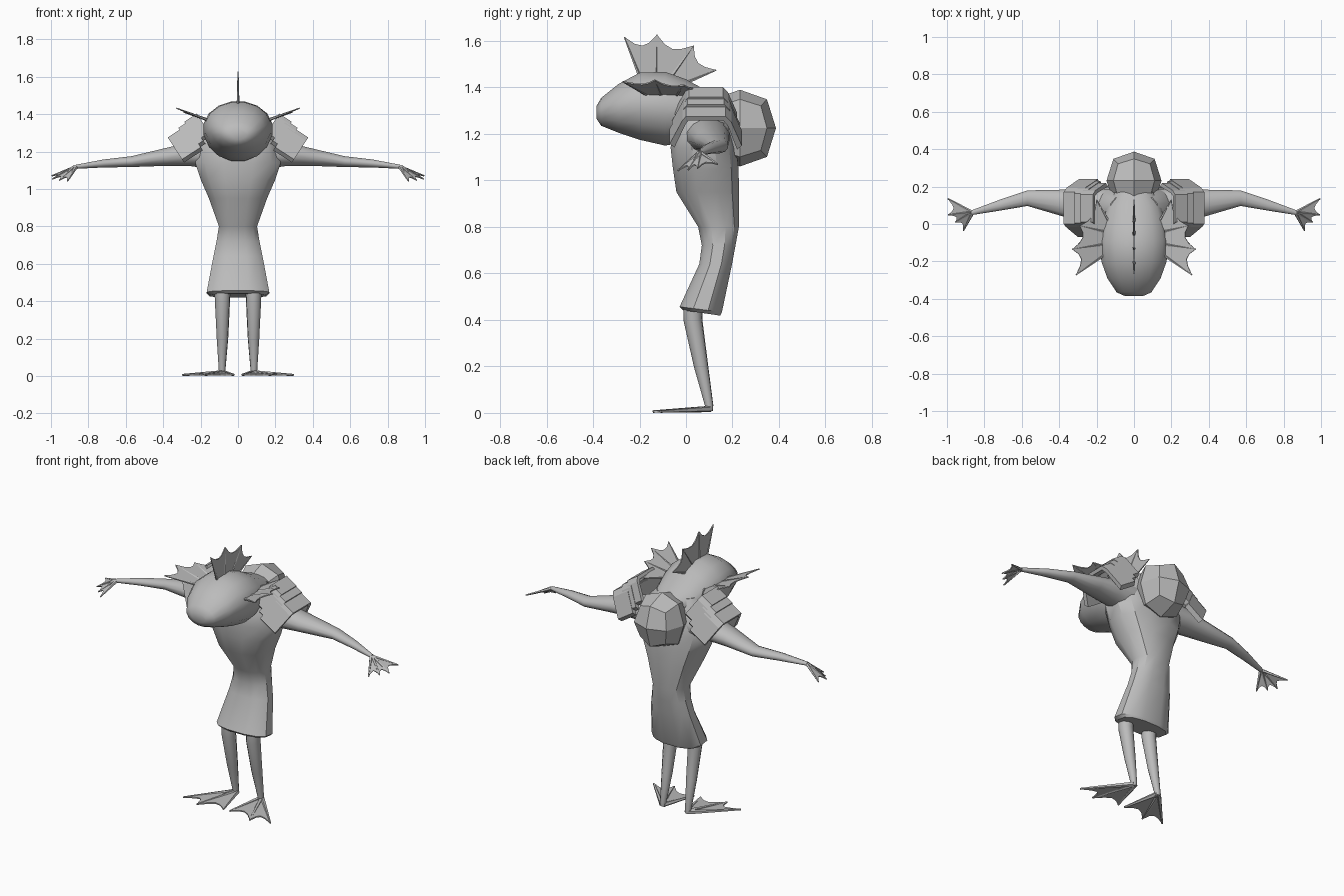
import bpy, bmesh, math
from mathutils import Vector, Matrix

if "Cube" in bpy.data.objects:
    bpy.data.objects.remove(bpy.data.objects["Cube"])

GREY = bpy.data.materials.new("plain grey")
GREY.diffuse_color = (0.5, 0.5, 0.5, 1)
GREY.use_nodes = True
GREY.node_tree.nodes["Principled BSDF"].inputs["Base Color"].default_value = GREY.diffuse_color


def finish(bm, name, angle=35, mirror=False):
    """Turn a bmesh into a named, shaded object, optionally mirrored in x."""
    bmesh.ops.recalc_face_normals(bm, faces=bm.faces)
    me = bpy.data.meshes.new(name)
    bm.to_mesh(me)
    bm.free()
    me.materials.append(GREY)
    ob = bpy.data.objects.new(name, me)
    bpy.context.collection.objects.link(ob)
    if mirror:
        ob.modifiers.new("mirror", 'MIRROR').use_mirror_merge = False
    bpy.ops.object.select_all(action='DESELECT')
    ob.select_set(True)
    bpy.context.view_layer.objects.active = ob
    if angle:
        bpy.ops.object.shade_smooth_by_angle(angle=math.radians(angle))
    return ob


def loft(bm, rings):
    """Skin a list of equally sized point rings and cap both ends."""
    vs = [[bm.verts.new(p) for p in r] for r in rings]
    n = len(vs[0])
    for a, b in zip(vs, vs[1:]):
        for i in range(n):
            bm.faces.new((a[i], a[(i + 1) % n], b[(i + 1) % n], b[i]))
    bm.faces.new(vs[0])
    bm.faces.new(vs[-1])


def circle(n):
    return [(math.cos(2 * math.pi * (i + .5) / n), math.sin(2 * math.pi * (i + .5) / n))
            for i in range(n)]


def tube(bm, path, n=6):
    """Tapered tube through (point, radius) pairs."""
    pts = [Vector(p) for p, r in path]
    d = (pts[-1] - pts[0]).normalized()
    s = d.orthogonal().normalized()
    t = d.cross(s)
    loft(bm, [[p + r * (s * c + t * k) for c, k in circle(n)]
              for p, (_, r) in zip(pts, path)])


def web(bm, roots, tips, sag=0.3, rib=0.008, thick=0.006):
    """Webbed fan: ribs from roots to tips with scooped skin between them."""
    roots = [Vector(r) for r in roots]
    tips = [Vector(t) for t in tips]
    for r, t in zip(roots, tips):
        tube(bm, [(r, rib), (t, rib * .4)], 5)
    for i in range(len(tips) - 1):
        a, b, c, d = roots[i], tips[i], tips[i + 1], roots[i + 1]
        m = (a + d) / 2
        edge = [b]
        for k in (.25, .5, .75):
            e = b.lerp(c, k)
            edge.append(e.lerp(a.lerp(d, k), sag * 4 * k * (1 - k)))
        edge.append(c)
        base = [a.lerp(d, k / 4) for k in range(5)]
        nrm = (b - a).cross(c - a).normalized() * thick / 2
        loft(bm, [[p + nrm for p in base + edge[::-1]],
                  [p - nrm for p in base + edge[::-1]]])


# torso and flared tunic: z, front y, back y, half width
bm = bmesh.new()
rows = [(.43, -.015, .15, .155), (.445, -.03, .157, .172), (.64, .055, .20, .135),
        (.72, .066, .215, .118), (.80, .05, .23, .105), (.95, -.045, .232, .16),
        (1.05, -.06, .23, .205), (1.14, -.07, .22, .235), (1.25, -.06, .20, .21),
        (1.34, .0, .16, .13)]
rings = []
for z, f, b, w in rows:
    ring = []
    for c, s in circle(12):
        c, s = [math.copysign(abs(q) ** .8, q) for q in (c, s)]
        tilt = -.012 * s if z < .5 else 0
        ring.append((w * c, (f + b) / 2 + (b - f) / 2 * s, z + tilt))
    rings.append(ring)
loft(bm, rings)
finish(bm, "torso")

# head with neck, lofted from snout to nape: y, low z, high z, half width
bm = bmesh.new()
rows = [(-.385, 1.265, 1.32, .05), (-.365, 1.235, 1.355, .095), (-.29, 1.205, 1.415, .145),
        (-.2, 1.175, 1.463, .178), (-.09, 1.15, 1.467, .187), (0, 1.165, 1.435, .172),
        (.1, 1.2, 1.38, .145), (.19, 1.25, 1.345, .09)]
rings = []
for y, lo, hi, w in rows:
    mid = lo + (hi - lo) * .54
    rings.append([(w * c, y, mid + s * ((hi - mid) if s > 0 else (mid - lo)) * 1.02)
                  for c, s in circle(16)])
loft(bm, rings)
finish(bm, "head")

# crest on top of the head
bm = bmesh.new()
web(bm, [(0, -.2, 1.45), (0, -.13, 1.455), (0, -.06, 1.45), (0, .0, 1.42)],
    [(0, -.265, 1.617), (0, -.125, 1.627), (0, .033, 1.58), (0, .13, 1.475)], .25)
finish(bm, "head_crest")

# ear fins
bm = bmesh.new()
web(bm, [(.165, -.17, 1.37), (.17, -.11, 1.37), (.165, -.04, 1.37), (.14, .02, 1.365)],
    [(.31, -.272, 1.425), (.33, -.135, 1.432), (.29, -.01, 1.41), (.2, .13, 1.385)], .25)
finish(bm, "ear_fins", mirror=True)

# arms: x, centre y, centre z, half depth, half height
bm = bmesh.new()
rows = [(.12, .09, 1.19, .10, .09), (.25, .10, 1.187, .09, .068),
        (.38, .112, 1.172, .074, .05), (.57, .138, 1.146, .043, .03),
        (.72, .10, 1.136, .03, .022), (.87, .06, 1.118, .013, .011)]
loft(bm, [[(x, y + a * c, z + b * s) for c, s in circle(12)] for x, y, z, a, b in rows])
finish(bm, "arms", 50, True)

# webbed hands
bm = bmesh.new()
web(bm, [(.865, .062, 1.118), (.87, .062, 1.12), (.87, .06, 1.12), (.865, .056, 1.118)],
    [(.995, .135, 1.07), (.993, .05, 1.052), (.955, .01, 1.046), (.912, -.035, 1.042)],
    .25, .01)
finish(bm, "hands", mirror=True)

# legs
bm = bmesh.new()
tube(bm, [((.083, .03, .45), .043), ((.083, .03, .40), .041), ((.083, .065, .2), .031),
          ((.085, .1, .03), .018), ((.085, .1, .006), .016)], 10)
finish(bm, "legs", 50, True)

# webbed feet
bm = bmesh.new()
web(bm, [(.078, .105, .017), (.085, .105, .018), (.092, .105, .017)],
    [(.022, -.11, .006), (.18, -.142, .006), (.296, -.11, .006)], .22, .014, .008)
finish(bm, "feet", mirror=True)

# faceted ball on the back
bm = bmesh.new()
bmesh.ops.create_cube(bm, size=2)
bmesh.ops.subdivide_edges(bm, edges=bm.edges, cuts=1, use_grid_fill=True)
for v in bm.verts:
    k = {1: 1, 2: .75, 3: .58}[sum(abs(q) > .5 for q in v.co)]
    v.co = Vector((0, .232, 1.225)) + Vector((v.co.x * .147, v.co.y * .155, v.co.z * .165)) * k
finish(bm, "back_ball", 0)

# layered shoulder guards: arches tilted outwards
arch = [(-.07, -.14), (-.015, -.02), (0, 0), (.17, 0), (.195, -.03), (.24, -.15)]
for name, u0, u1, lift, size in (("outer", .03, .15, 0, 1), ("middle", 0, .075, .012, .93),
                                 ("inner", -.05, .03, .022, .86)):
    bm = bmesh.new()
    rot = Matrix.Translation((.25, 0, 1.357)) @ Matrix.Rotation(math.radians(33), 4, 'Y')
    rings = []
    for u in (u0, u1):
        row = [((y - .085) * size + .085, v * size + lift) for y, v in arch]
        under = [((y - .085) * .87 + .085, v - .02) for y, v in row]
        rings.append([rot @ Vector((u, y, v)) for y, v in row + under[::-1]])
    loft(bm, rings)
    finish(bm, name + "_shoulder_guards", 0, True)
